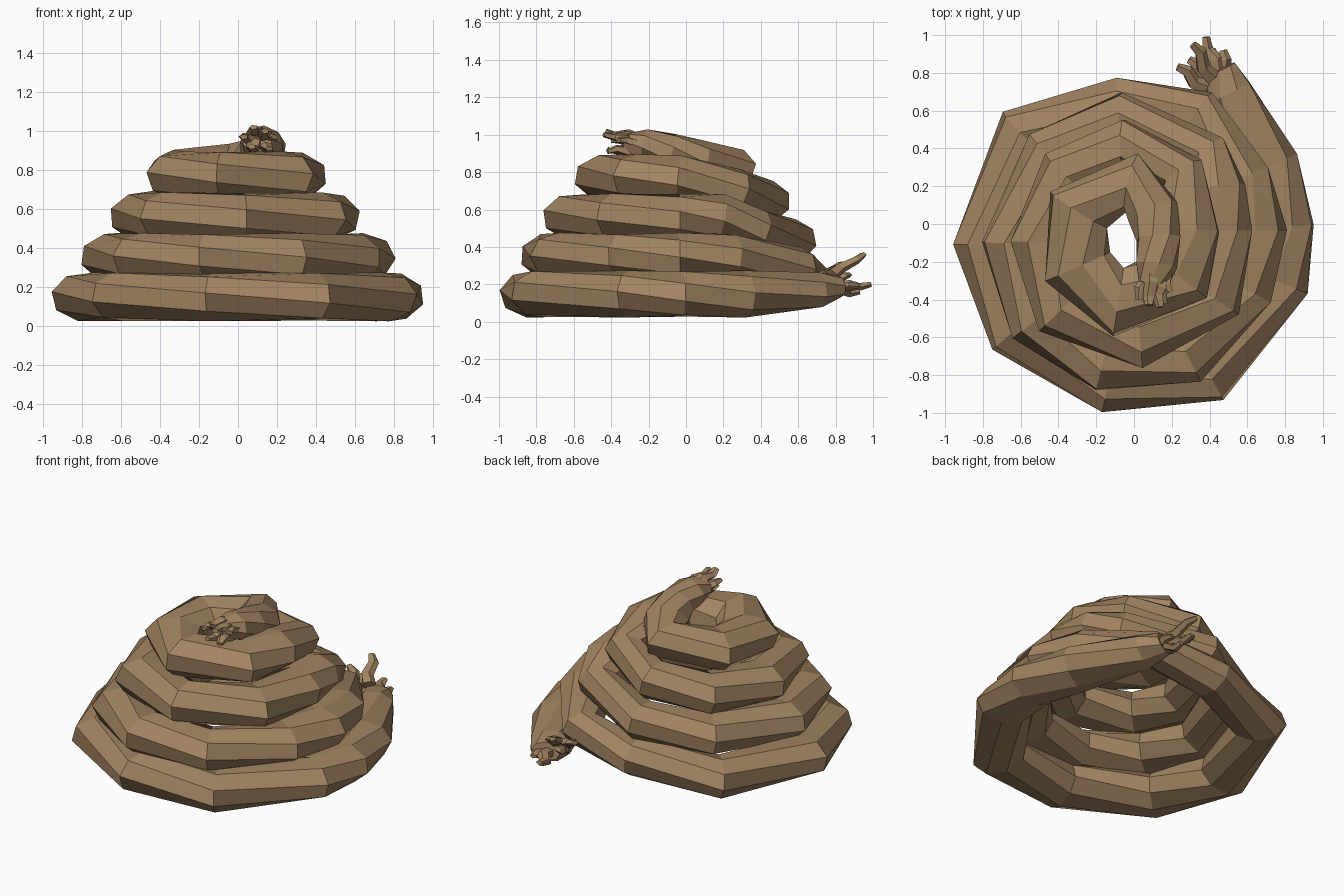
import bpy, bmesh, math, random
from mathutils import Vector

random.seed(4)
cube = bpy.data.objects.get("Cube")
if cube:
    bpy.data.objects.remove(cube, do_unlink=True)

brown = bpy.data.materials.new("rope_brown")
brown.use_nodes = True
colour = (0.36, 0.23, 0.12, 1)
brown.diffuse_color = colour
brown.node_tree.nodes["Principled BSDF"].inputs["Base Color"].default_value = colour
UP = Vector((0, 0, 1))


def tube(name, path, sizes, sides, twist=0.0):
    """Flat-faced tube along path; sizes holds half width and half height per ring."""
    bm = bmesh.new()
    rings = []
    for i, p in enumerate(path):
        before = (p - path[max(i - 1, 0)]).normalized()
        after = (path[min(i + 1, len(path) - 1)] - p).normalized()
        tangent = (before + after).normalized()
        side = tangent.cross(UP).normalized()
        lift = side.cross(tangent)
        w, h = sizes[i]
        ring = []
        for s in range(sides):
            a = math.tau * s / sides + twist * i
            ring.append(bm.verts.new(p + side * w * math.cos(a) + lift * h * math.sin(a)))
        rings.append(ring)
    for lower, upper in zip(rings, rings[1:]):
        for s in range(sides):
            n = (s + 1) % sides
            bm.faces.new((lower[s], lower[n], upper[n], upper[s]))
    bm.faces.new(rings[0])
    bm.faces.new(rings[-1])
    bmesh.ops.recalc_face_normals(bm, faces=bm.faces)
    mesh = bpy.data.meshes.new(name)
    bm.to_mesh(mesh)
    bm.free()
    mesh.materials.append(brown)
    obj = bpy.data.objects.new(name, mesh)
    bpy.context.collection.objects.link(obj)


# Outer corners of each turn, seen from above; each turn climbs over its last three
turns = [
    [(.86, .38), (.96, -.02), (.92, -.37), (.47, -.94), (-.16, -1), (-.75, -.67),
     (-.96, -.13), (-.71, .58), (-.09, .78), (.41, .7)],
    [(.72, .3), (.81, -.05), (.73, -.43), (.34, -.84), (-.2, -.89), (-.63, -.62),
     (-.81, -.13), (-.56, .47), (-.08, .7), (.47, .46)],
    [(.58, .25), (.63, -.05), (.54, -.5), (.04, -.77), (-.49, -.58), (-.66, -.13),
     (-.48, .36), (-.07, .56), (.34, .36)],
    [(.46, -.06), (.36, -.42), (-.12, -.6), (-.45, -.34), (-.47, .12), (-.02, .38), (.22, .14)],
]
level = [0.148, 0.35, 0.56, 0.77, 0.9]
climbs = [0.1, 0.4, 0.7]

# Coiled rope, starting at the loose tail and ending near the top
path = [Vector((0.45, 0.82, 0.19)), Vector((0.5, 0.7, 0.17))]
sizes = [(0.09, 0.06), (0.13, 0.1)]
for k, corners in enumerate(turns):
    steps = [0] * (len(corners) - 3) + climbs
    for (x, y), climb in zip(corners, steps):
        outer = Vector((x, y, 0))
        half = (0.19 if k == 3 else 0.175) - 0.07 * climb
        z = level[k] + climb * (level[k + 1] - level[k])
        path.append(outer - outer.normalized() * half + UP * z)
        sizes.append((half, 0.126 - 0.02 * climb))
path += [Vector((0.13, -0.08, 0.91)), Vector((0.12, -0.22, 0.94)), Vector((0.1, -0.32, 0.95))]
sizes += [(0.12, 0.1), (0.11, 0.09), (0.08, 0.06)]
tube("coiled_rope", path, sizes, 8, -0.42)


# Frayed strands at both rope ends, fanning slightly from the cut
def fray(name, root, tips):
    tips = [Vector(t) for t in tips]
    centre = sum(tips, Vector()) / len(tips)
    for n, tip in enumerate(tips):
        start = root + (tip - centre) * 0.45
        kink = Vector([random.uniform(-0.015, 0.015) for _ in range(3)])
        points = [start, start.lerp(tip, 0.35) + kink, start.lerp(tip, 0.7) - kink, tip]
        tube(f"{name}_{n + 1}", points, [(0.045, 0.035), (0.04, 0.03), (0.034, 0.022), (0.022, 0.014)], 5)


fray("tail_strand", Vector((0.43, 0.76, 0.2)),
     [(0.23, 0.83, 0.31), (0.31, 0.95, 0.36), (0.38, 0.99, 0.2),
      (0.47, 0.92, 0.19), (0.29, 0.87, 0.25), (0.41, 0.93, 0.16)])
fray("top_strand", Vector((0.11, -0.25, 0.95)),
     [(0.03, -0.4, 0.97), (0.08, -0.43, 1.02), (0.14, -0.44, 1.0),
      (0.16, -0.42, 0.91), (0.07, -0.42, 0.92), (0.19, -0.36, 0.97)])
